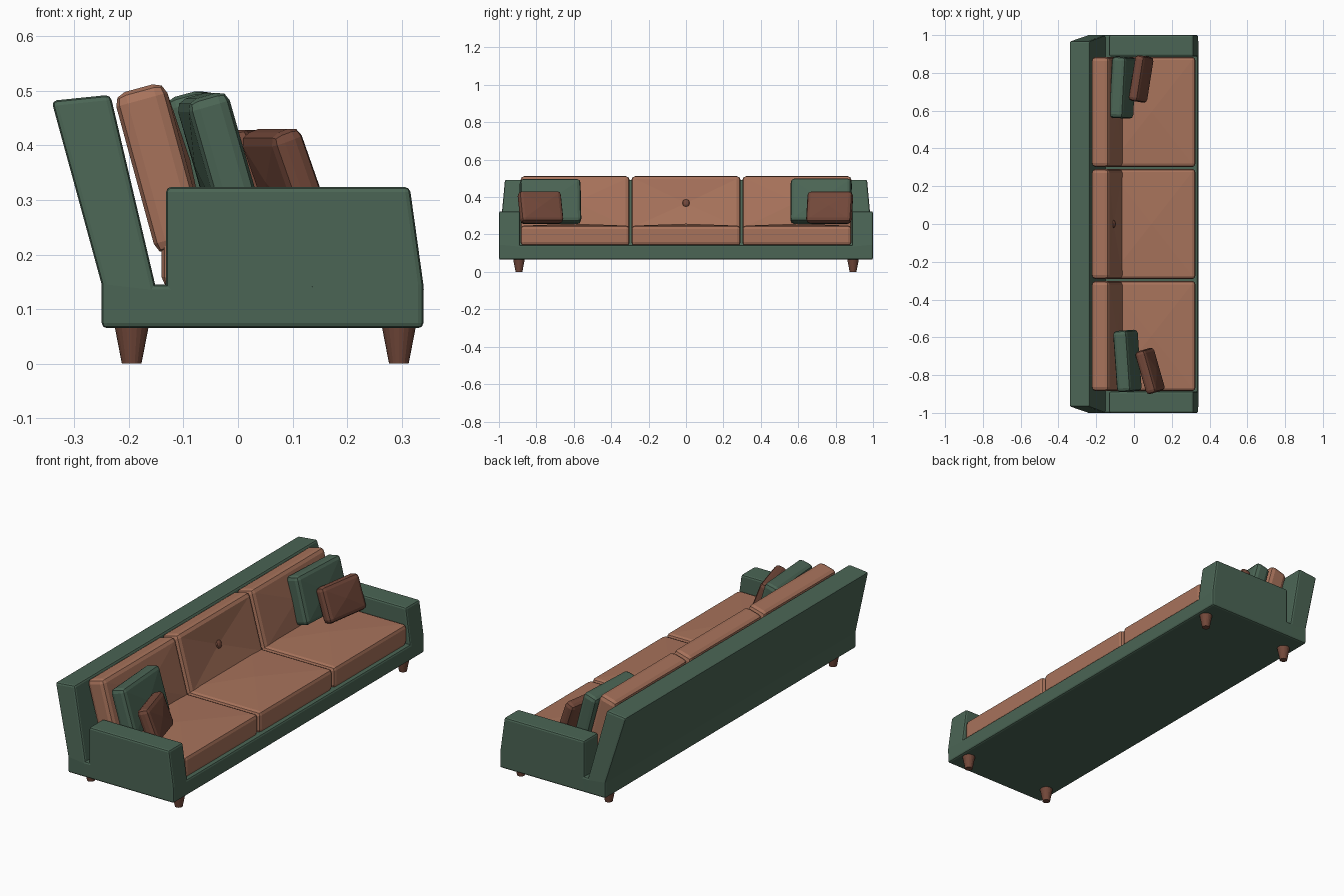
import bpy, bmesh
from math import radians

if "Cube" in bpy.data.objects:
    bpy.data.objects.remove(bpy.data.objects["Cube"])


def material(name, col):
    m = bpy.data.materials.new(name)
    m.diffuse_color = (*col, 1)
    m.use_nodes = True
    m.node_tree.nodes["Principled BSDF"].inputs["Base Color"].default_value = m.diffuse_color
    return m


green = material("green_fabric", (0.07, 0.13, 0.09))
tan = material("tan_fabric", (0.39, 0.17, 0.105))
brown = material("brown", (0.17, 0.065, 0.042))


def finish(bm, name, mat, loc=(0, 0, 0), rot=(0, 0, 0)):
    bmesh.ops.recalc_face_normals(bm, faces=bm.faces[:])
    me = bpy.data.meshes.new(name)
    bm.to_mesh(me)
    bm.free()
    me.materials.append(mat)
    ob = bpy.data.objects.new(name, me)
    ob.location = loc
    ob.rotation_euler = [radians(a) for a in rot]
    bpy.context.collection.objects.link(ob)
    return ob


def box(size):
    bm = bmesh.new()
    bmesh.ops.create_cube(bm, size=1)
    bmesh.ops.scale(bm, vec=size, verts=bm.verts[:])
    return bm


def cushion(name, size, loc, rot, mat, axis, puff, back_puff=0.0, bevel=0.018):
    """Rounded box whose two broad faces are raised (or tufted) to a point."""
    bm = box(size)
    bmesh.ops.bevel(bm, geom=bm.edges[:], offset=bevel, segments=2,
                    profile=0.5, affect='EDGES')
    broad = sorted(bm.faces, key=lambda f: f.calc_center_median()[axis])
    big = [f for f in broad if abs(f.normal[axis]) > 0.99]
    front, back = big[-1], big[0]
    bmesh.ops.poke(bm, faces=[front], offset=puff)
    if back_puff:
        bmesh.ops.poke(bm, faces=[back], offset=back_puff)
    return finish(bm, name, mat, loc, rot)


# Frame: base slab, with the back and both arms extruded upward
GAP_BACK, GAP_ARM, INNER = -0.152, -0.132, 0.887
bm = box((0.59, 2.0, 0.08))
bmesh.ops.translate(bm, vec=(0.045, 0, 0.105), verts=bm.verts[:])
for co, no in [((GAP_BACK, 0, 0), (1, 0, 0)), ((GAP_ARM, 0, 0), (1, 0, 0)),
               ((0, INNER, 0), (0, 1, 0)), ((0, -INNER, 0), (0, 1, 0))]:
    bmesh.ops.bisect_plane(bm, geom=bm.verts[:] + bm.edges[:] + bm.faces[:],
                           plane_co=co, plane_no=no)


def raise_faces(test, move):
    bm.normal_update()
    faces = [f for f in bm.faces if f.normal.z > 0.9 and test(f.calc_center_median())]
    new = bmesh.ops.extrude_face_region(bm, geom=faces)["geom"]
    for v in new:
        if isinstance(v, bmesh.types.BMVert):
            v.co = move(v.co)


raise_faces(lambda c: c.x < GAP_BACK,
            lambda p: (-0.342, p.y * 0.968, 0.482) if p.x < -0.2
            else (-0.234, p.y * 0.968, 0.493))
for s in (-1, 1):
    raise_faces(lambda c: c.x > GAP_ARM and c.y * s > INNER and c.z < 0.2,
                lambda p: (0.315 if p.x > 0 else p.x, p.y, 0.324))
frame = finish(bm, "frame", green)
mod = frame.modifiers.new("rounded_edges", 'BEVEL')
mod.width = 0.0095
mod.segments = 2
mod.limit_method = 'ANGLE'

# Seat and back cushions
for i, label in enumerate(("left", "middle", "right")):
    y = (i - 1) * 0.593
    cushion("seat_cushion_" + label, (0.465, 0.584, 0.107), (0.0925, y, 0.194),
            (0, 0, 0), tan, 2, 0.01)
    cushion("back_cushion_" + label, (0.097, 0.584, 0.305), (-0.142, y, 0.358),
            (0, -15.3, 0), tan, 0, -0.014 if i == 1 else 0.008, bevel=0.022)

# Tuft button on the middle back cushion
bm = bmesh.new()
bmesh.ops.create_uvsphere(bm, u_segments=12, v_segments=8, radius=0.02)
bmesh.ops.scale(bm, vec=(0.5, 1, 1), verts=bm.verts[:])
finish(bm, "button", brown, (-0.107, 0, 0.368), (0, -15, 0))

# Loose pillows
for name, size, loc, rot, mat in [
        ("large_pillow_right", (0.078, 0.325, 0.24), (-0.06, 0.722, 0.378), (0, -15, -3), green),
        ("large_pillow_left", (0.078, 0.325, 0.24), (-0.035, -0.725, 0.376), (0, -16, 4), green),
        ("small_pillow_right", (0.055, 0.245, 0.175), (0.038, 0.768, 0.344), (0, -20, -9), brown),
        ("small_pillow_left", (0.06, 0.235, 0.175), (0.085, -0.778, 0.345), (0, -20, 16), brown)]:
    cushion(name, size, loc, rot, mat, 0, 0.008, 0.008, bevel=0.02)

# Tapered legs
for side, y in (("left", -0.893), ("right", 0.893)):
    for end, x in (("back", -0.195), ("front", 0.295)):
        bm = bmesh.new()
        bmesh.ops.create_cone(bm, cap_ends=True, segments=20, radius1=0.018,
                              radius2=0.031, depth=0.067)
        bmesh.ops.translate(bm, vec=(0, 0, 0.0335), verts=bm.verts[:])
        finish(bm, f"{end}_leg_{side}", brown, (x, y, 0))
